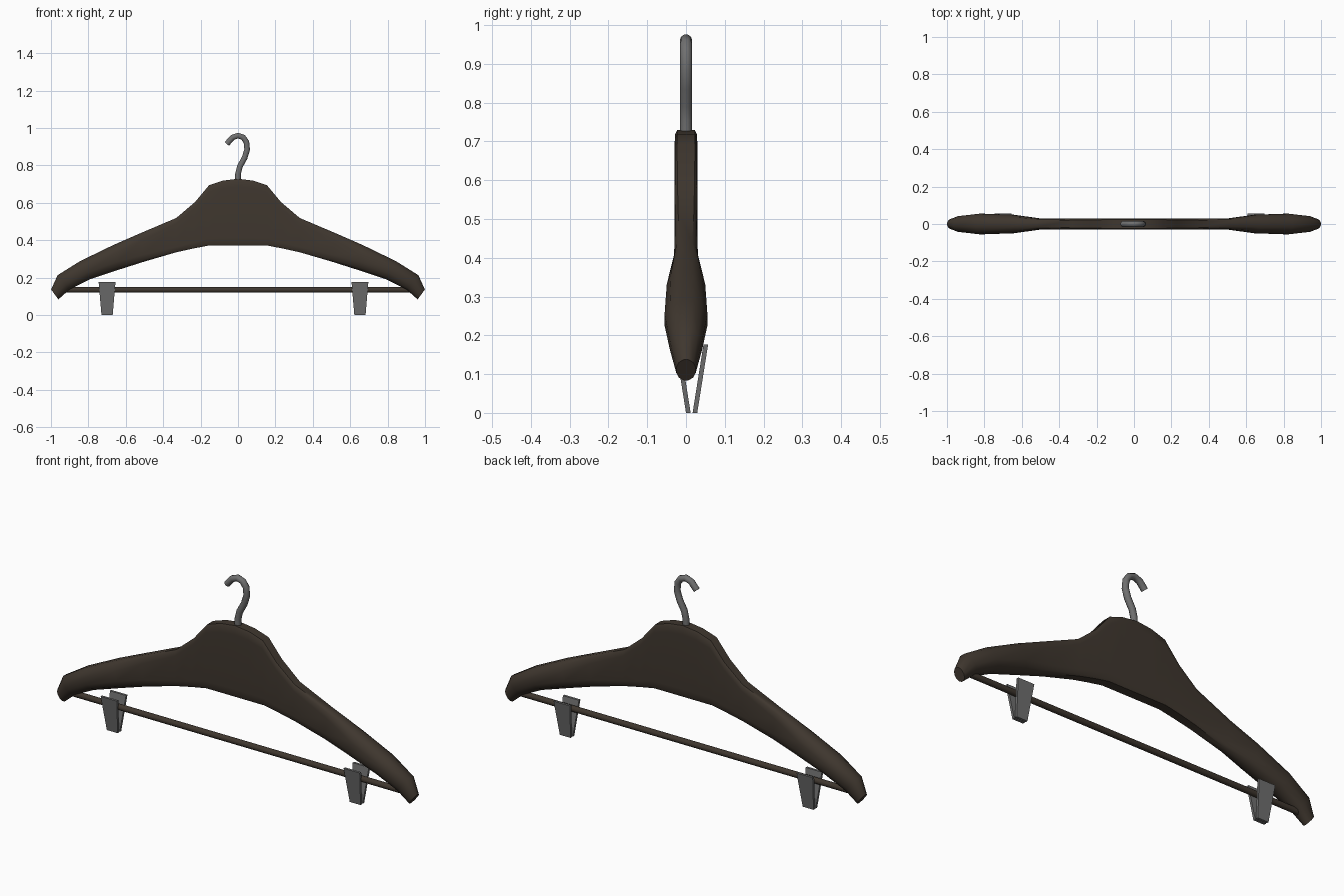
import bpy, bmesh
from math import sin, cos, pi, copysign
from mathutils import Vector

if "Cube" in bpy.data.objects:
    bpy.data.objects.remove(bpy.data.objects["Cube"])


def material(name, rgb):
    m = bpy.data.materials.new(name)
    m.diffuse_color = (*rgb, 1)
    m.use_nodes = True
    m.node_tree.nodes["Principled BSDF"].inputs["Base Color"].default_value = m.diffuse_color
    return m


wood = material("dark_wood", (0.05, 0.038, 0.028))
metal = material("grey_metal", (0.16, 0.16, 0.16))


def finish(bm, name, mat, angle=None):
    bmesh.ops.recalc_face_normals(bm, faces=bm.faces)
    me = bpy.data.meshes.new(name)
    bm.to_mesh(me)
    bm.free()
    me.materials.append(mat)
    ob = bpy.data.objects.new(name, me)
    bpy.context.collection.objects.link(ob)
    if angle:
        bpy.ops.object.select_all(action='DESELECT')
        ob.select_set(True)
        bpy.context.view_layer.objects.active = ob
        bpy.ops.object.shade_smooth_by_angle(angle=angle)
    return ob


def loft(name, stations, mat, sides, angle):
    """Station: (top xz, bottom xz, half depth in y, squareness)."""
    bm = bmesh.new()
    rings = []
    for top, bot, hy, n in stations:
        t, b = Vector((top[0], 0, top[1])), Vector((bot[0], 0, bot[1]))
        mid, half = (t + b) / 2, (t - b) / 2
        ring = []
        for k in range(sides):
            a = 2 * pi * (k + 0.5) / sides
            v = copysign(abs(cos(a)) ** (2 / n), cos(a))
            w = copysign(abs(sin(a)) ** (2 / n), sin(a))
            ring.append(bm.verts.new(mid + half * v + Vector((0, hy * w, 0))))
        rings.append(ring)
    for r, s in zip(rings, rings[1:]):
        for k in range(sides):
            j = (k + 1) % sides
            bm.faces.new((r[k], r[j], s[j], s[k]))
    bm.faces.new(rings[0])
    bm.faces.new(rings[-1])
    return finish(bm, name, mat, angle)


# Wooden body: right half outwards, then mirrored into one loft
half = [
    ((0, .73), (0, .37), .03, 10),
    ((.08, .72), (.08, .37), .03, 10),
    ((.155, .695), (.16, .37), .03, 10),
    ((.23, .605), (.24, .355), .03, 9),
    ((.33, .52), (.33, .335), .03, 7),
    ((.52, .44), (.50, .285), .031, 4),
    ((.67, .375), (.63, .243), .051, 2.5),
    ((.845, .29), (.79, .19), .057, 2.2),
    ((.965, .215), (.90, .135), .043, 2.2),
    ((1.0, .138), (.96, .083), .026, 2),
]
left = [((-t[0], t[1]), (-b[0], b[1]), hy, n) for t, b, hy, n in half[:0:-1]]
loft("hanger_body", left + half, wood, 12, 0.7)

# Trouser bar
loft("trouser_bar", [((x, .15), (x, .12), .015, 2) for x in (-.95, .95)], wood, 10, 0.7)

# Metal hook: round tube swept along a planar path
path = [(0, .70), (0, .755), (.01, .795), (.035, .84), (.049, .885), (.045, .925),
        (.028, .95), (0, .96), (-.03, .949), (-.06, .915)]
tube = []
for i, (x, z) in enumerate(path):
    a, b = path[max(i - 1, 0)], path[min(i + 1, len(path) - 1)]
    d = Vector((b[0] - a[0], b[1] - a[1])).normalized() * 0.016
    tube.append(((x - d.y, z + d.x), (x + d.y, z - d.x), .016, 2))
loft("hook", tube, metal, 10, 0.7)


# Clip jaws: tapered plates leaning together at the bottom
def jaw(name, cx, y_bottom, y_top):
    bm = bmesh.new()
    bmesh.ops.create_cube(bm, size=1)
    for v in bm.verts:
        up = v.co.z > 0
        v.co = Vector((cx + v.co.x * (.09 if up else .06),
                       (y_top if up else y_bottom) + v.co.y * .012,
                       (.176 if up else 0)))
    finish(bm, name, metal)


for side, cx in (("left", -.70), ("right", .652)):
    jaw(side + "_clip_front", cx, .006, -.022)
    jaw(side + "_clip_back", cx, .023, .051)
